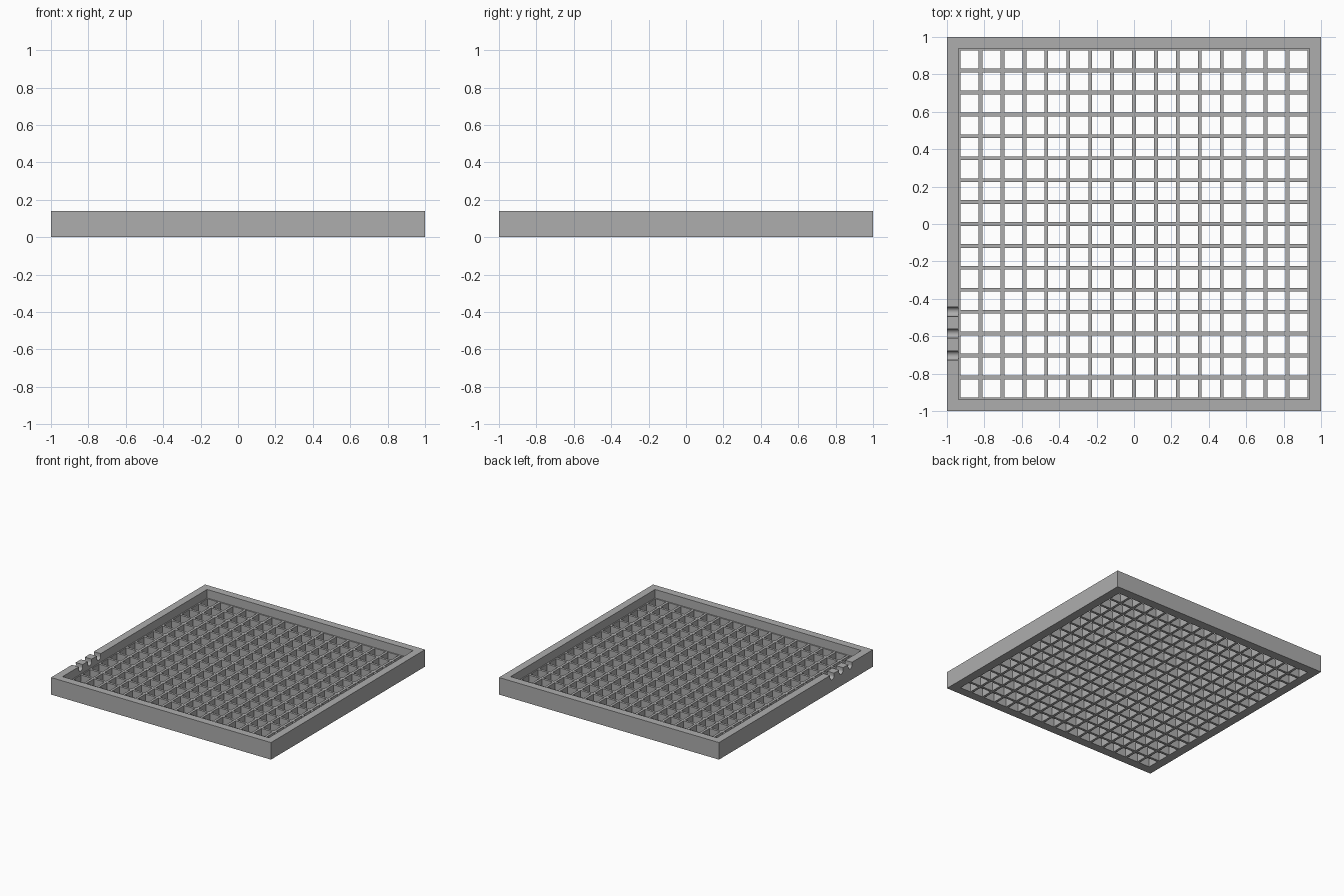
import bpy
import bmesh
from mathutils import Matrix, Vector

if "Cube" in bpy.data.objects:
    bpy.data.objects.remove(bpy.data.objects["Cube"])

HEIGHT = 0.14
GRID_TOP = 0.07
CELLS = 16
WALL = 0.0625
BAR = 0.02
INNER = 1 - WALL
PITCH = 2 * INNER / CELLS

grey = bpy.data.materials.new("plain grey")
grey.use_nodes = True
colour = (0.42, 0.42, 0.42, 1)
grey.diffuse_color = colour
grey.node_tree.nodes["Principled BSDF"].inputs["Base Color"].default_value = colour


def finish(name, bm):
    mesh = bpy.data.meshes.new(name)
    bmesh.ops.recalc_face_normals(bm, faces=bm.faces)
    bm.to_mesh(mesh)
    bm.free()
    mesh.materials.append(grey)
    obj = bpy.data.objects.new(name, mesh)
    bpy.context.collection.objects.link(obj)
    return obj


def lattice(name, half, lines, bottom, top, holes):
    """Square slab with a regular set of square through-holes."""
    bm = bmesh.new()
    verts = [[bm.verts.new((x, y, bottom)) for y in lines] for x in lines]
    for i in range(len(lines) - 1):
        for j in range(len(lines) - 1):
            if not (i in holes and j in holes):
                bm.faces.new((verts[i][j], verts[i + 1][j],
                              verts[i + 1][j + 1], verts[i][j + 1]))
    loose = [v for v in bm.verts if not v.link_faces]
    bmesh.ops.delete(bm, geom=loose, context='VERTS')
    extruded = bmesh.ops.extrude_face_region(bm, geom=bm.faces[:], use_keep_orig=True)
    moved = [g for g in extruded["geom"] if isinstance(g, bmesh.types.BMVert)]
    bmesh.ops.translate(bm, verts=moved, vec=(0, 0, top - bottom))
    return finish(name, bm)


# Outer frame
frame = lattice("frame", 1, [-1, -INNER, INNER, 1], 0, HEIGHT, {1})

# Open grid, including thin ledge bars along the frame
edges = []
for i in range(CELLS + 1):
    centre = -INNER + i * PITCH
    edges += [centre - BAR / 2, centre + BAR / 2]
edges[0], edges[-1] = -INNER, INNER
lattice("grid", INNER, edges, 0, GRID_TOP, set(range(1, len(edges) - 1, 2)))

# Round-bottomed cable notches through the left-hand wall of the plan
bm = bmesh.new()
RADIUS = 0.025
for k in (4, 5, 6):
    place = Matrix.Translation((-1 + WALL / 2, -k * PITCH, HEIGHT - 0.02))
    bmesh.ops.create_cone(bm, cap_ends=True, segments=32, radius1=RADIUS,
                          radius2=RADIUS, depth=WALL * 1.6,
                          matrix=place @ Matrix.Rotation(1.5707963, 4, 'Y'))
# Stretch the upper half of each cutter out through the rim
for v in bm.verts:
    if v.co.z > HEIGHT - 0.019:
        v.co.z += 0.06
cutter = finish("notch_cutter", bm)
cutter.hide_render = True
cutter.hide_viewport = True
cutter.display_type = 'WIRE'

cut = frame.modifiers.new("cable_notches", 'BOOLEAN')
cut.operation = 'DIFFERENCE'
cut.solver = 'EXACT'
cut.object = cutter

bpy.context.view_layer.objects.active = frame
frame.select_set(True)
bpy.ops.object.modifier_apply(modifier=cut.name)
bpy.data.objects.remove(cutter)
bpy.ops.object.shade_smooth_by_angle(angle=0.5)
